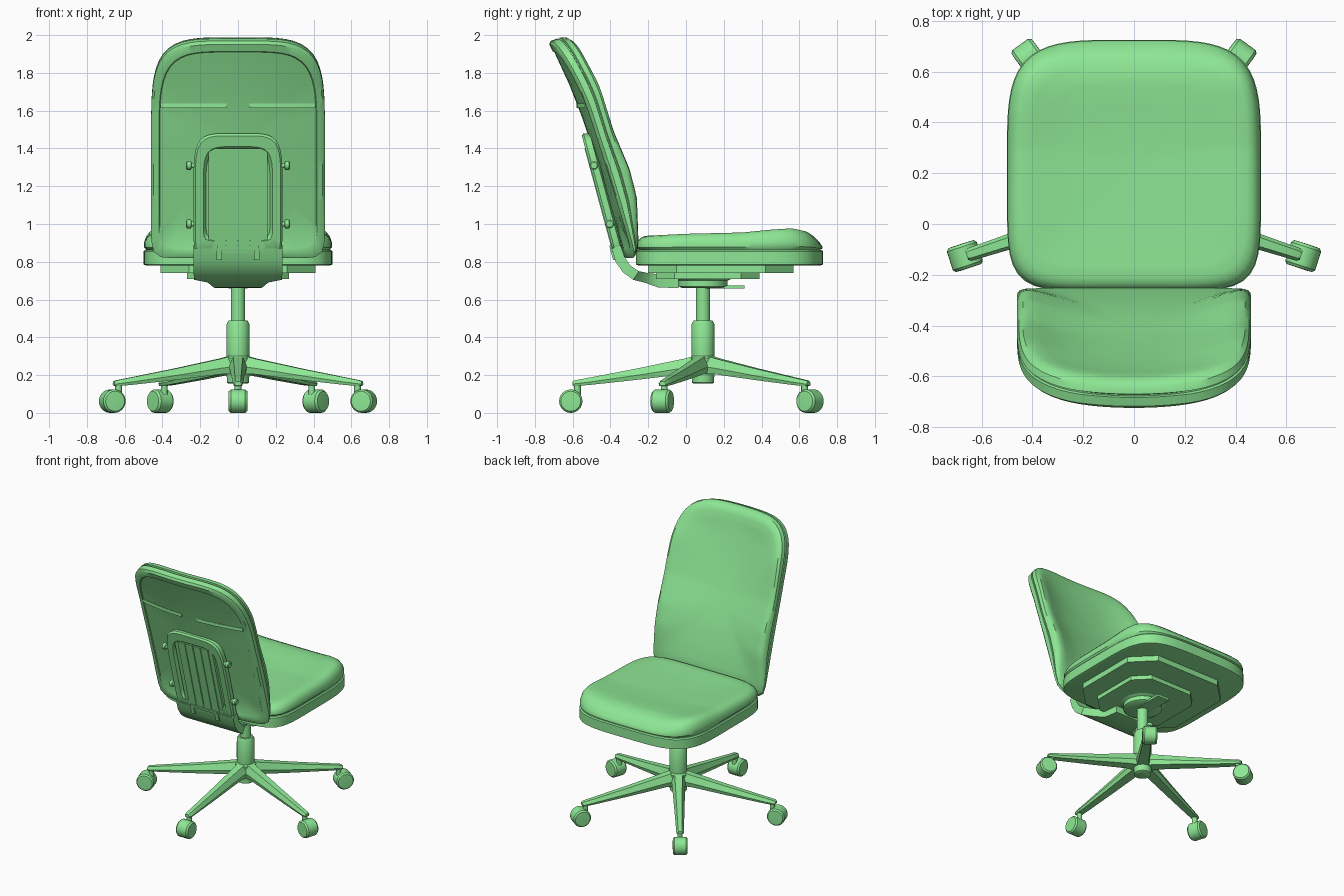
import bpy, bmesh
from math import sin, cos, pi, radians
from mathutils import Matrix, Vector

if "Cube" in bpy.data.objects:
    bpy.data.objects.remove(bpy.data.objects["Cube"])

green = bpy.data.materials.new("green")
green.diffuse_color = (0.27, 0.8, 0.3, 1)
green.use_nodes = True
green.node_tree.nodes["Principled BSDF"].inputs["Base Color"].default_value = green.diffuse_color


def loft(name, rings):
    """Skin a list of equal-length point rings and cap the ends."""
    bm = bmesh.new()
    vs = [[bm.verts.new(p) for p in r] for r in rings]
    n = len(vs[0])
    for a, b in zip(vs, vs[1:]):
        for i in range(n):
            j = (i + 1) % n
            bm.faces.new((a[i], a[j], b[j], b[i]))
    bm.faces.new(vs[0])
    bm.faces.new(vs[-1])
    bmesh.ops.recalc_face_normals(bm, faces=bm.faces)
    me = bpy.data.meshes.new(name)
    bm.to_mesh(me)
    bm.free()
    me.materials.append(green)
    ob = bpy.data.objects.new(name, me)
    bpy.context.collection.objects.link(ob)
    return ob


def lathe(name, profile, matrix=Matrix(), n=32):
    """Revolve (radius, height) pairs about z, then place with a matrix."""
    return loft(name, [[matrix @ Vector((r * cos(2 * pi * i / n), r * sin(2 * pi * i / n), z))
                        for i in range(n)] for r, z in profile])


def box(name, x0, x1, y0, y1, z0, z1):
    return loft(name, [[(x0, y0, z), (x1, y0, z), (x1, y1, z), (x0, y1, z)] for z in (z0, z1)])


def outline(a, b, n_pos, n_neg, count=96):
    """Rounded rectangle with separate corner sharpness for its + and - halves."""
    pts = []
    for i in range(count):
        t = 2 * pi * (i + 0.5) / count
        n = n_pos if sin(t) > 0 else n_neg
        r = (abs(cos(t) / a) ** n + abs(sin(t) / b) ** n) ** (-1 / n)
        pts.append((r * cos(t), r * sin(t)))
    return pts


def interp(table, v):
    if v <= table[0][0]:
        return table[0][1]
    for (a, p), (b, q) in zip(table, table[1:]):
        if v <= b:
            return p + (q - p) * (v - a) / (b - a)
    return table[-1][1]


# Seat pan and cushion
SEAT = outline(0.5, 0.495, 4.1, 6)
TOP = [(-0.26, 0.935), (0, 0.948), (0.3, 0.955), (0.45, 0.97), (0.56, 0.977),
       (0.64, 0.96), (0.725, 0.90)]


def seat_ring(s, h):
    """h from 0 to 1 rises from the cushion base to its crowned top."""
    ring = []
    for x, y in SEAT:
        px, py = x * s, 0.23 + y * s
        ring.append((px, py, 0.865 + h * (interp(TOP, py) - 0.865)))
    return ring


def flat_ring(s, z):
    return [(x * s, 0.23 + y * s, z) for x, y in SEAT]


loft("seat_pan", [flat_ring(s, z) for s, z in
                  ((0.97, 0.78), (1, 0.785), (1, 0.855), (0.985, 0.862))])
loft("seat_cushion", [seat_ring(s, h) for s, h in
                      ((0.96, -0.1), (0.975, 0), (0.995, 0.15), (0.995, 0.4), (0.975, 0.7),
                       (0.94, 0.92), (0.89, 1), (0.8, 0.97), (0.65, 0.88), (0.45, 0.82),
                       (0.2, 0.8), (0.02, 0.8))])

# Stepped plates under the seat
for name, hw, y0, y1, c, z0, z1 in (("under_plate", 0.41, -0.2, 0.57, 0.15, 0.74, 0.79),
                                    ("lower_plate", 0.27, -0.16, 0.39, 0.1, 0.71, 0.745)):
    pts = [(-hw, y0 + c), (-hw + c, y0), (hw - c, y0), (hw, y0 + c),
           (hw, y1 - c), (hw - c, y1), (-hw + c, y1), (-hw, y1 - c)]
    loft(name, [[(x, y, z) for x, y in pts] for z in (z0, z1)])
lathe("tilt_housing", [(0.11, 0.66), (0.13, 0.67), (0.13, 0.70), (0.16, 0.715)],
      Matrix.Translation((0, 0.09, 0)))
box("tilt_paddle", -0.05, 0.05, 0.1, 0.31, 0.658, 0.675)

# Backrest shell with padded front, seam and rear panel
REAR = [(0.82, -0.325), (1.34, -0.485), (1.62, -0.575), (1.75, -0.63), (1.96, -0.728)]
FRONT = [(0.82, -0.25), (1.1, -0.26), (1.25, -0.295), (1.45, -0.375), (1.69, -0.445),
         (1.82, -0.505), (1.96, -0.56)]
HOLLOW = [(1.1, 0), (1.7, 0.06)]
BACK = outline(0.46, 0.575, 4.5, 16)


def back_point(x, z, t):
    """t runs from the rear face (0) to the padded front face (1)."""
    r, f = interp(REAR, z), interp(FRONT, z)
    q = (x / 0.46) ** 2
    y = r + t * (f - r) + 0.06 * q * (1 - t) - interp(HOLLOW, z) * (1 - q) * t
    return (x, y, z + 0.04 * t)


loft("backrest", [[back_point(x * s, 1.39 + z * s, t) for x, z in BACK] for s, t in
                  ((0.02, 0.06), (0.3, 0.06), (0.6, 0.06), (0.9, 0.06), (0.91, 0), (0.975, 0),
                   (1, 0.1), (1, 0.42), (0.98, 0.45), (0.98, 0.5), (1, 0.54), (0.985, 0.8),
                   (0.95, 0.95), (0.89, 1), (0.8, 0.93), (0.65, 0.8), (0.45, 0.72),
                   (0.2, 0.7), (0.02, 0.7))])
for side in (-1, 1):
    rings = []
    for k in range(6):
        x = side * (0.06 + 0.07 * k)
        y = back_point(x, 1.63, 0.06)[1]
        rings.append([(x, y - 0.008, 1.615), (x, y - 0.008, 1.638),
                      (x, y + 0.02, 1.638), (x, y + 0.02, 1.615)])
    loft("back_seam", rings)


# Spine bracket on the rear of the backrest
def spine_y(z):
    return -0.555 + (1.48 - z) * 0.27


FRAME = outline(0.235, 0.32, 5, 14)
loft("spine_frame", [[(x * s, spine_y(1.16 + z * s) + t, 1.16 + z * s) for x, z in FRAME]
                     for s, t in ((0.9, 0.055), (1, 0.045), (1, 0.012), (0.96, 0), (0.78, 0),
                                  (0.72, 0.02), (0.02, 0.02))])


def strip(name, x, hw, z0, z1, out, depth):
    """Flat bar lying along the tilted spine."""
    return loft(name, [[(x - hw, spine_y(z) + out, z), (x + hw, spine_y(z) + out, z),
                        (x + hw, spine_y(z) + out + depth, z),
                        (x - hw, spine_y(z) + out + depth, z)] for z in (z0, z1)])


strip("spine_panel", 0, 0.155, 0.85, 1.4, 0.003, 0.04)
for x in (-0.095, -0.032, 0.032, 0.095):
    strip("spine_rib", x, 0.029, 0.85, 1.4, -0.004, 0.02)
strip("latch_bar", 0, 0.11, 0.865, 0.885, -0.012, 0.03)
for side in (-1, 1):
    strip("latch_arm", side * 0.1, 0.015, 0.81, 0.87, -0.012, 0.03)
    for z in (1.0, 1.31):
        lathe("spine_knob", [(0.014, 0), (0.014, 0.02), (0.023, 0.025), (0.023, 0.045), (0.017, 0.05)],
              Matrix.Translation((side * 0.225, spine_y(z) + 0.022, z))
              @ Matrix.Rotation(side * pi / 2, 4, 'Y'), 16)

# Curved support joining the spine to the seat: outer and inner edge per section
J = [((-0.395, 0.87), (-0.345, 0.885), 0.235), ((-0.372, 0.80), (-0.325, 0.825), 0.235),
     ((-0.335, 0.745), (-0.295, 0.78), 0.235), ((-0.28, 0.705), (-0.25, 0.75), 0.233),
     ((-0.22, 0.69), (-0.2, 0.74), 0.16), ((-0.15, 0.665), (-0.15, 0.735), 0.13),
     ((-0.04, 0.66), (-0.04, 0.73), 0.12)]
loft("back_support", [[(-w, *a), (w, *a), (w, *b), (-w, *b)] for a, b, w in J])

# Gas lift column and hub
CENTRE = Matrix.Translation((0, 0.09, 0))
lathe("lift_column", [(0.038, 0.45), (0.038, 0.7)], CENTRE)
lathe("column_sleeve", [(0.05, 0.2), (0.06, 0.3), (0.06, 0.47), (0.05, 0.49), (0.03, 0.49)], CENTRE)
lathe("base_hub", [(0.05, 0.155), (0.058, 0.16), (0.06, 0.2), (0.07, 0.29), (0.06, 0.3)], CENTRE)

# Five legs with casters; sections are (radius, half width, bottom, top)
LEG = [(0.03, 0.05, 0.205, 0.305), (0.1, 0.045, 0.205, 0.287), (0.35, 0.036, 0.175, 0.235),
       (0.6, 0.028, 0.148, 0.187), (0.68, 0.026, 0.142, 0.172), (0.692, 0.018, 0.146, 0.166)]
for k in range(5):
    m = CENTRE @ Matrix.Rotation(radians(-90 + 72 * k), 4, 'Z')
    loft("base_leg", [[m @ Vector(p) for p in (
        (r, -w * 0.8, b), (r, w * 0.8, b), (r, w, b + (t - b) * 0.4), (r, w * 0.55, t),
        (r, -w * 0.55, t), (r, -w, b + (t - b) * 0.4))] for r, w, b, t in LEG])
    lathe("caster_stem", [(0.018, 0.09), (0.018, 0.15)], m @ Matrix.Translation((0.665, 0, 0)), 12)
    lathe("caster_wheel", [(0.035, -0.05), (0.053, -0.049), (0.062, -0.038), (0.062, 0.038),
                           (0.053, 0.049), (0.035, 0.05)],
          m @ Matrix.Translation((0.7, 0, 0.062)) @ Matrix.Rotation(pi / 2, 4, 'X'), 24)

# Smooth shading with sharp edges kept
for ob in bpy.context.collection.objects:
    ob.select_set(True)
    bpy.context.view_layer.objects.active = ob
bpy.ops.object.shade_smooth_by_angle(angle=radians(35))
